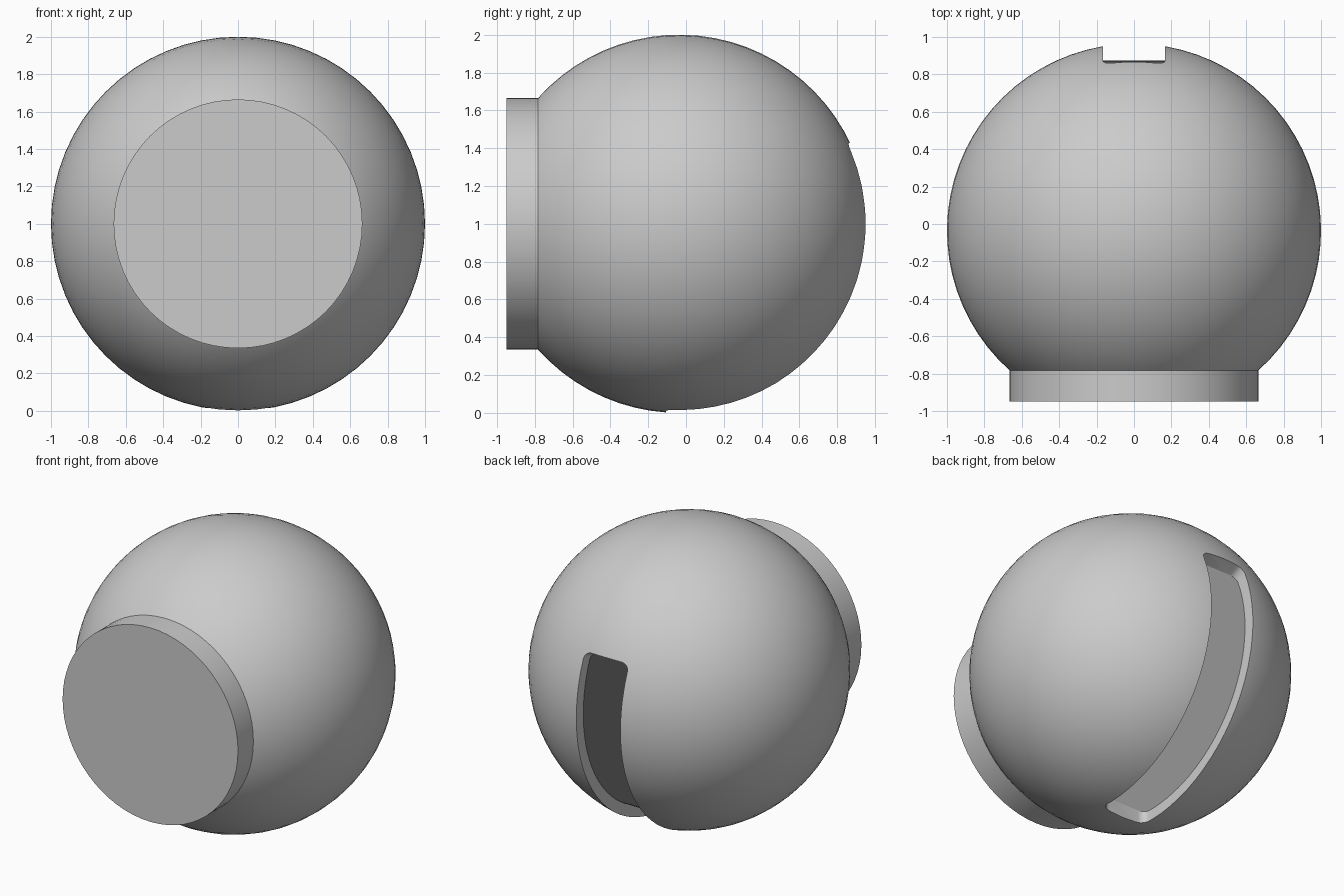
import bpy, bmesh, math
from mathutils import Vector

if "Cube" in bpy.data.objects:
    bpy.data.objects.remove(bpy.data.objects["Cube"])

CENTRE = Vector((0, -0.036, 1))
RADIUS, NECK, FRONT = 1.0, 0.665, -0.95
FLOOR, HALF, CORNER = 0.91, 0.167, 0.05
START, END = math.radians(-94), math.radians(25.4)

grey = bpy.data.materials.new("light grey")
grey.use_nodes = True
colour = (0.6, 0.6, 0.6, 1)
grey.diffuse_color = colour
grey.node_tree.nodes["Principled BSDF"].inputs["Base Color"].default_value = colour


def add_object(name, bm):
    bmesh.ops.recalc_face_normals(bm, faces=bm.faces)
    mesh = bpy.data.meshes.new(name)
    bm.to_mesh(mesh)
    bm.free()
    mesh.materials.append(grey)
    obj = bpy.data.objects.new(name, mesh)
    bpy.context.collection.objects.link(obj)
    return obj


# Ball with a short round neck, turned around the y axis
bm = bmesh.new()
last = math.pi - math.asin(NECK / RADIUS)
profile = [(RADIUS * math.sin(last * i / 28), CENTRE.y + RADIUS * math.cos(last * i / 28))
           for i in range(29)]
profile += [(NECK, FRONT), (0, FRONT)]
verts = [bm.verts.new((r, y, CENTRE.z)) for r, y in profile]
edges = [bm.edges.new(pair) for pair in zip(verts, verts[1:])]
bmesh.ops.spin(bm, geom=verts + edges, cent=CENTRE, axis=(0, 1, 0),
               angle=math.tau, steps=64, use_merge=True)
bmesh.ops.remove_doubles(bm, verts=bm.verts, dist=0.0001)
ball = add_object("ball_with_neck", bm)

# Curved slot cutter: rows of four corners swept around the ball
bm = bmesh.new()
corner_steps = [CORNER * (1 - math.cos(math.pi / 2 * i / 6)) for i in range(7)]
angles = [START + d for d in corner_steps]
span = END - START - 2 * CORNER
angles += [START + CORNER + span * i / 32 for i in range(1, 32)]
angles += [END - d for d in reversed(corner_steps)]
rows = []
for a in angles:
    inset = max(0, CORNER - min(a - START, END - a))
    w = HALF - CORNER + math.sqrt(max(0, CORNER ** 2 - inset ** 2))
    out = Vector((0, math.cos(a), math.sin(a)))
    rows.append([bm.verts.new(CENTRE + out * r + Vector((x, 0, 0)))
                 for x, r in ((-w, FLOOR), (w, FLOOR), (w, 1.15), (-w, 1.15))])
for a, b in zip(rows, rows[1:]):
    for i in range(4):
        j = (i + 1) % 4
        bm.faces.new((a[i], a[j], b[j], b[i]))
bm.faces.new(rows[0])
bm.faces.new(rows[-1])
cutter = add_object("slot_cutter", bm)
cutter.hide_render = True

# Cut the slot and keep the result
cut = ball.modifiers.new("slot", "BOOLEAN")
cut.operation = "DIFFERENCE"
cut.solver = "EXACT"
cut.object = cutter
bpy.context.view_layer.objects.active = ball
bpy.ops.object.select_all(action="DESELECT")
ball.select_set(True)
bpy.ops.object.modifier_apply(modifier=cut.name)
bpy.data.objects.remove(cutter)
bpy.ops.object.shade_smooth_by_angle(angle=math.radians(35))

# Round shading on the ball, even shading on the slot floor
mesh = ball.data
middle = (START + END) / 2
floor_normal = Vector((0, math.cos(middle), math.sin(middle)))
normals = [Vector((0, 0, 0)) for _ in mesh.loops]
for face in mesh.polygons:
    points = [mesh.vertices[v].co - CENTRE for v in face.vertices]
    on_ball = all(abs(p.length - RADIUS) < 0.01 for p in points)
    on_ball = on_ball and face.normal.dot(sum(points, Vector()).normalized()) > 0.9
    on_floor = all(abs(math.hypot(p.y, p.z) - FLOOR) < 0.005 and abs(p.x) < HALF + 0.001
                   for p in points)
    for loop, p in zip(face.loop_indices, points):
        if on_ball:
            normals[loop] = p.normalized()
        elif on_floor:
            normals[loop] = floor_normal
mesh.normals_split_custom_set(normals)
